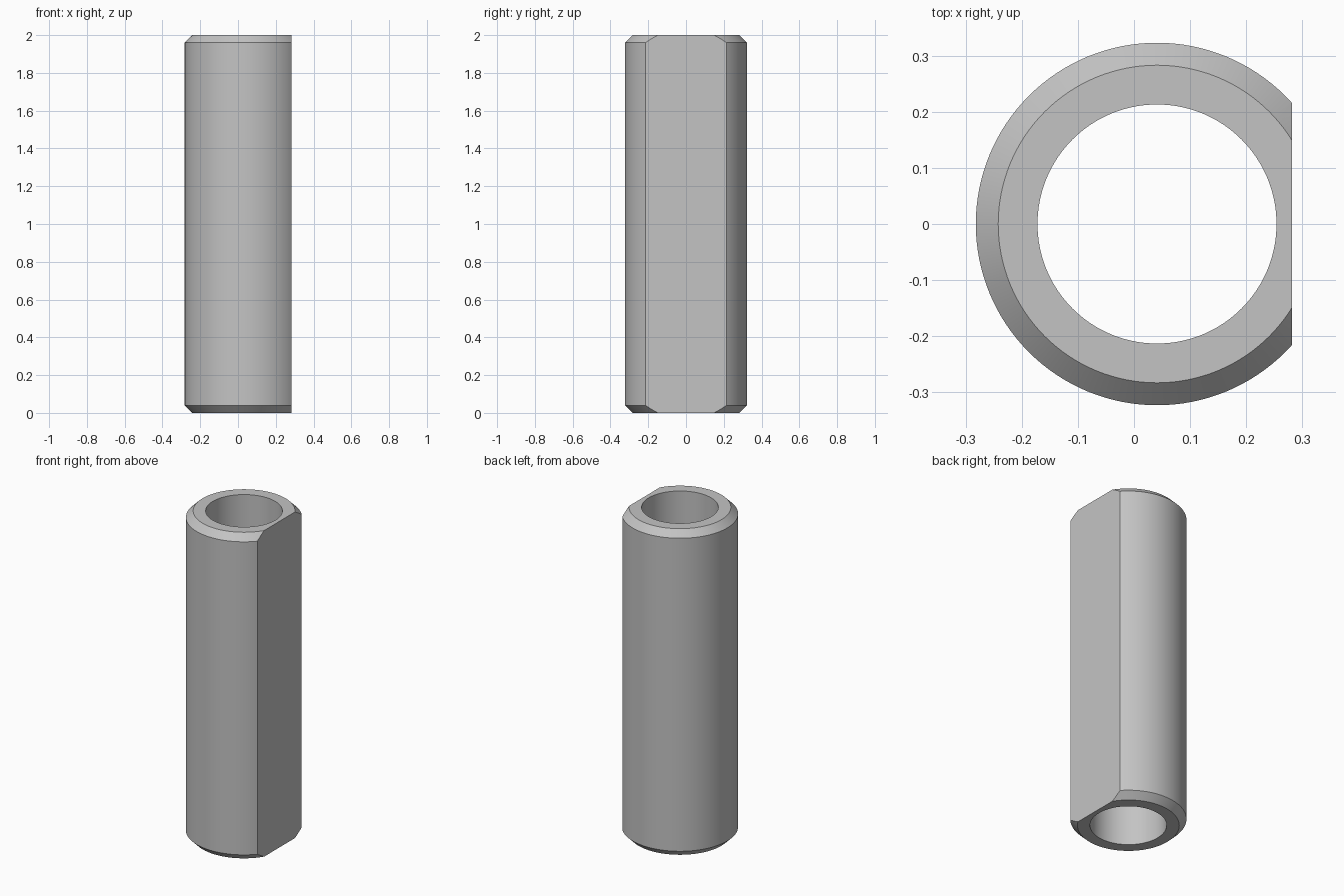
import bpy
import bmesh
import math
from mathutils import Vector

cube = bpy.data.objects.get("Cube")
if cube:
    bpy.data.objects.remove(cube, do_unlink=True)

HEIGHT = 2.0
OUTER, BORE, CHAMFER = 0.323, 0.213, 0.04
FLAT = 0.282          # x of the flat side
AXIS = 0.041          # x of the tube axis
SEGMENTS = 128

# Plain grey material
grey = bpy.data.materials.new("grey metal")
grey.use_nodes = True
colour = (0.55, 0.55, 0.55, 1)
grey.diffuse_color = colour
grey.node_tree.nodes["Principled BSDF"].inputs["Base Color"].default_value = colour

# Chamfered tube wall, as a closed profile turned around the axis
profile = [
    (BORE, 0), (OUTER - CHAMFER, 0), (OUTER, CHAMFER),
    (OUTER, HEIGHT - CHAMFER), (OUTER - CHAMFER, HEIGHT), (BORE, HEIGHT),
]
bm = bmesh.new()
verts = [bm.verts.new((AXIS + r, 0, z)) for r, z in profile]
edges = [bm.edges.new((a, b)) for a, b in zip(verts, verts[1:] + verts[:1])]
bmesh.ops.spin(bm, geom=verts + edges, cent=(AXIS, 0, 0), axis=(0, 0, 1),
               angle=math.tau, steps=SEGMENTS)
bmesh.ops.remove_doubles(bm, verts=bm.verts, dist=0.0001)

# Long flat along the left side
bmesh.ops.bisect_plane(bm, geom=bm.verts[:] + bm.edges[:] + bm.faces[:],
                       plane_co=(FLAT, 0, 0), plane_no=Vector((1, 0, 0)),
                       clear_outer=True)
bmesh.ops.holes_fill(bm, edges=[e for e in bm.edges if e.is_boundary], sides=0)
bmesh.ops.recalc_face_normals(bm, faces=bm.faces)

mesh = bpy.data.meshes.new("flatted_tube")
bm.to_mesh(mesh)
bm.free()
mesh.materials.append(grey)
tube = bpy.data.objects.new("flatted_tube", mesh)
bpy.context.collection.objects.link(tube)

# Smooth round walls, sharp chamfers and flat
bpy.ops.object.select_all(action="DESELECT")
tube.select_set(True)
bpy.context.view_layer.objects.active = tube
bpy.ops.object.shade_smooth_by_angle(angle=math.radians(25))
